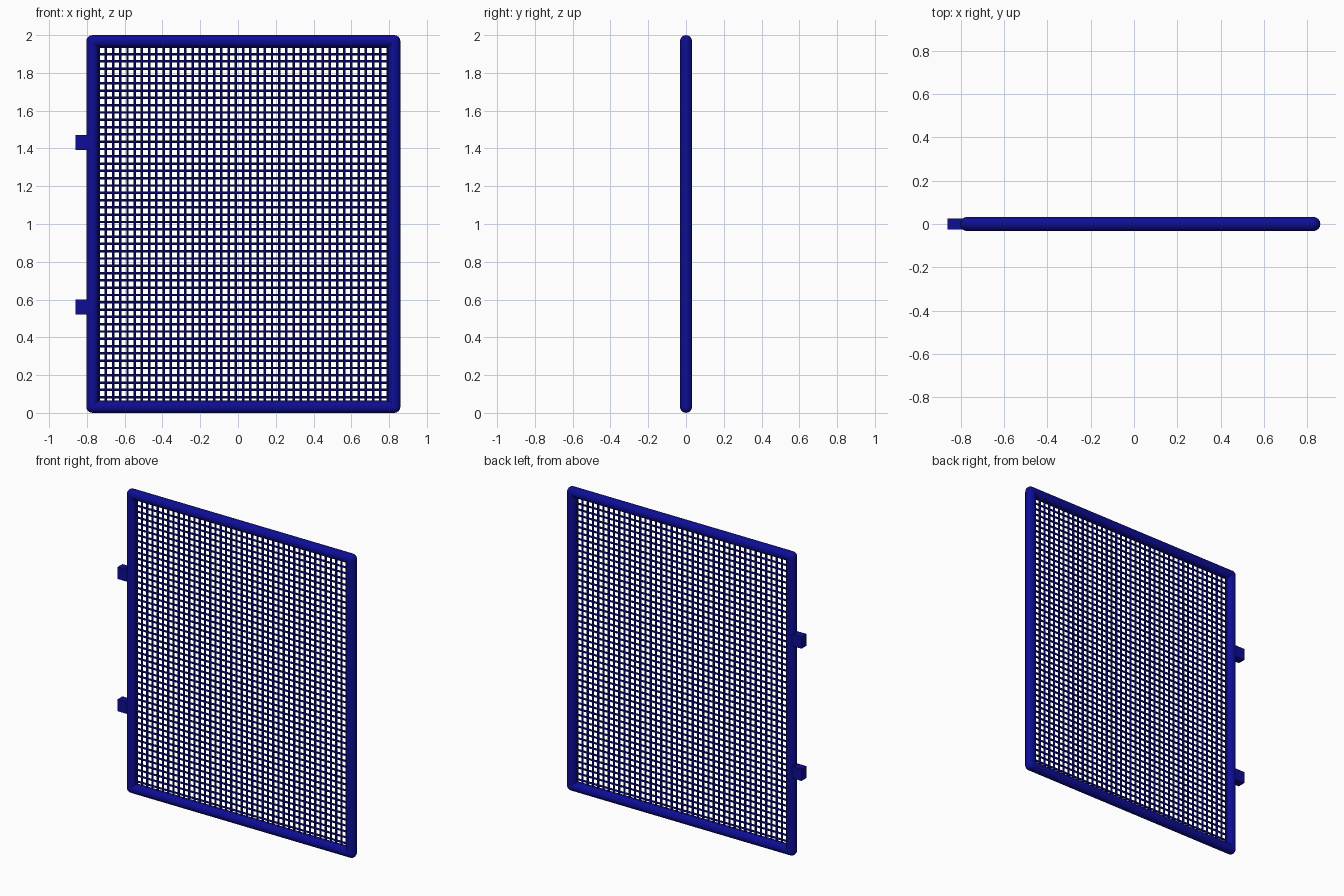
import bpy, bmesh
from mathutils import Vector, Matrix

if "Cube" in bpy.data.objects:
    bpy.data.objects.remove(bpy.data.objects["Cube"])

blue = bpy.data.materials.new("dark_blue")
blue.diffuse_color = (0.004, 0.004, 0.3, 1)
blue.use_nodes = True
blue.node_tree.nodes["Principled BSDF"].inputs["Base Color"].default_value = blue.diffuse_color


def rod(bm, a, b, radius, sides, caps=True):
    """Add a cylinder running from a to b."""
    a, b = Vector(a), Vector(b)
    d = b - a
    m = Matrix.Translation((a + b) / 2) @ d.to_track_quat('Z', 'Y').to_matrix().to_4x4()
    bmesh.ops.create_cone(bm, cap_ends=caps, segments=sides, radius1=radius,
                          radius2=radius, depth=d.length, matrix=m)


def finish(bm, name, smooth=True):
    me = bpy.data.meshes.new(name)
    bm.to_mesh(me)
    bm.free()
    me.materials.append(blue)
    ob = bpy.data.objects.new(name, me)
    bpy.context.collection.objects.link(ob)
    if smooth:
        bpy.ops.object.select_all(action='DESELECT')
        ob.select_set(True)
        bpy.context.view_layer.objects.active = ob
        bpy.ops.object.shade_smooth_by_angle()
    return ob


R = 0.0325                       # frame tube radius
X0, X1, Z0, Z1 = -0.803 + R, 0.86 - R, R, 2 - R

# Tubular frame with ball corners
bm = bmesh.new()
corners = [(X0, 0, Z0), (X1, 0, Z0), (X1, 0, Z1), (X0, 0, Z1)]
for i, c in enumerate(corners):
    rod(bm, c, corners[(i + 1) % 4], R, 16, caps=False)
    bmesh.ops.create_uvsphere(bm, u_segments=16, v_segments=8, radius=R,
                              matrix=Matrix.Translation(c))
finish(bm, "frame")

# Wire mesh: vertical and horizontal wires ending inside the frame
WIRE = 0.0065
bm = bmesh.new()
for i in range(41):
    x = -0.738 + i * 1.53 / 40
    rod(bm, (x, 0, Z0), (x, 0, Z1), WIRE, 8)
finish(bm, "vertical_wires")

bm = bmesh.new()
for i in range(49):
    z = 1.938 - i * 1.855 / 48
    rod(bm, (X0, 0, z), (X1, 0, z), WIRE, 8)
finish(bm, "horizontal_wires")

# Two hinge blocks on the left upright
for name, z in (("lower_hinge", 0.561), ("upper_hinge", 1.432)):
    bm = bmesh.new()
    bmesh.ops.create_cube(bm, size=1, matrix=Matrix.Translation((-0.815, 0, z))
                          @ Matrix.Diagonal((0.09, 0.052, 0.078, 1)))
    finish(bm, name, smooth=False)
